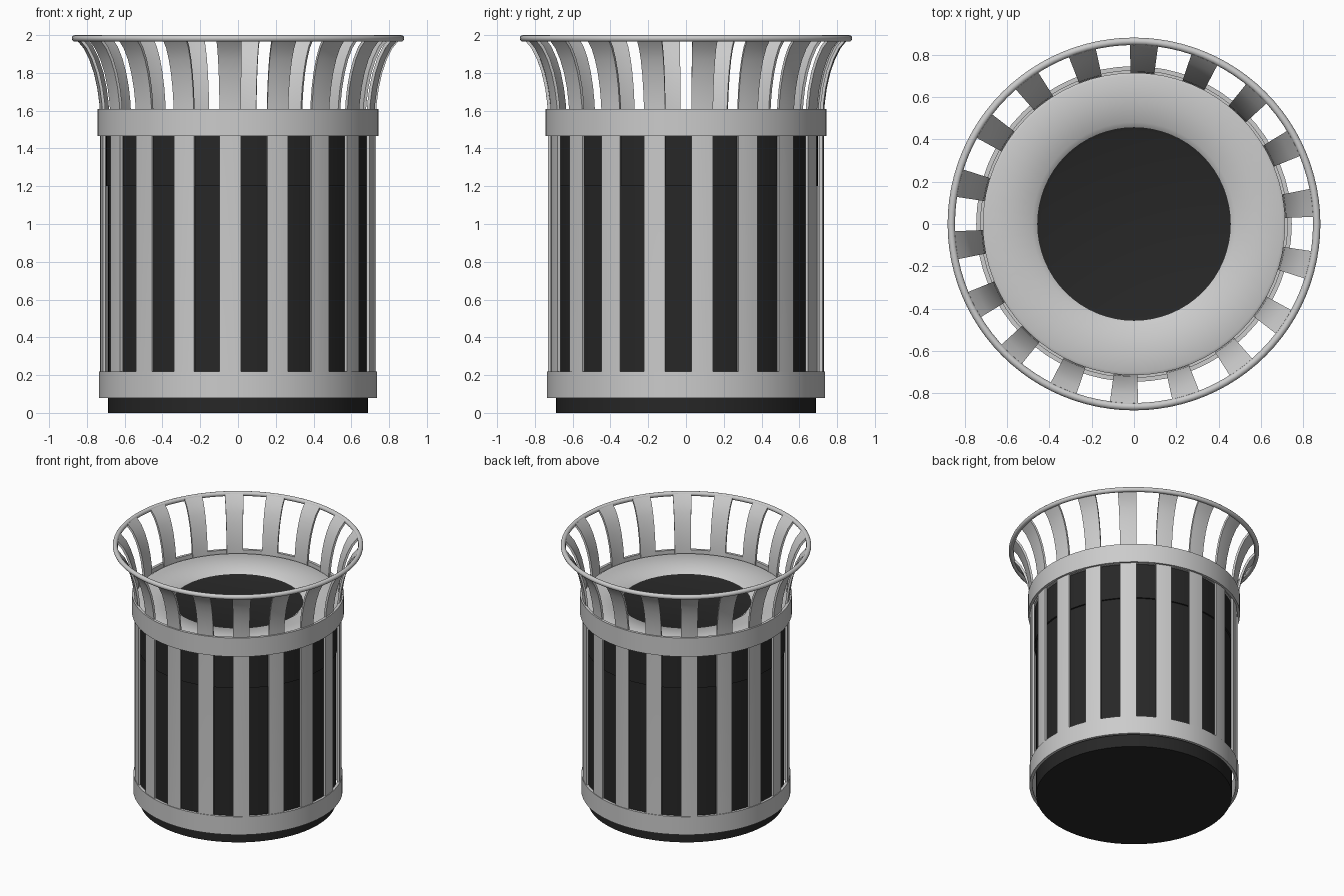
import bpy, bmesh, math

if "Cube" in bpy.data.objects:
    bpy.data.objects.remove(bpy.data.objects["Cube"])

SEG = 64
dark = bpy.data.materials.new("dark_liner")
dark.diffuse_color = (0.02, 0.02, 0.02, 1)
dark.use_nodes = True
dark.node_tree.nodes["Principled BSDF"].inputs["Base Color"].default_value = dark.diffuse_color


def finish(bm, name, mat=None, angle=35):
    bmesh.ops.recalc_face_normals(bm, faces=bm.faces)
    mesh = bpy.data.meshes.new(name)
    bm.to_mesh(mesh)
    bm.free()
    ob = bpy.data.objects.new(name, mesh)
    bpy.context.collection.objects.link(ob)
    if mat:
        mesh.materials.append(mat)
    bpy.context.view_layer.objects.active = ob
    ob.select_set(True)
    bpy.ops.object.shade_smooth_by_angle(angle=math.radians(angle))
    ob.select_set(False)
    return ob


def lathe(name, profile, mat=None, closed=False, seg=SEG):
    """Spin an (r, z) profile round z; radius 0 becomes a centre point."""
    bm = bmesh.new()
    rings = []
    for r, z in profile:
        if r == 0:
            rings.append([bm.verts.new((0, 0, z))] * seg)
        else:
            rings.append([bm.verts.new((r * math.cos(2 * math.pi * i / seg),
                                        r * math.sin(2 * math.pi * i / seg), z))
                          for i in range(seg)])
    pairs = list(zip(rings, rings[1:]))
    if closed:
        pairs.append((rings[-1], rings[0]))
    for a, b in pairs:
        for i in range(seg):
            j = (i + 1) % seg
            quad = list(dict.fromkeys((a[i], a[j], b[j], b[i])))
            bm.faces.new(quad)
    return finish(bm, name, mat)


def band(name, r_in, r_out, z0, z1):
    return lathe(name, [(r_in, z0), (r_out, z0), (r_out, z1), (r_in, z1)], closed=True)


def slat(name, centre):
    """Curved strip that flares outward at the top."""
    path = [(0.730, 0.09), (0.730, 1.55), (0.735, 1.64), (0.746, 1.72),
            (0.764, 1.80), (0.788, 1.87), (0.818, 1.93), (0.858, 1.978)]
    thick, half = 0.016, math.radians(4.5)
    # inner side is the path shifted along its normal
    inner = []
    for i, (r, z) in enumerate(path):
        p, q = path[max(i - 1, 0)], path[min(i + 1, len(path) - 1)]
        dr, dz = q[0] - p[0], q[1] - p[1]
        d = math.hypot(dr, dz)
        inner.append((r - thick * dz / d, z + thick * dr / d))
    loop_angles = [centre + half * t for t in (-1, -0.5, 0, 0.5, 1)]
    bm = bmesh.new()
    sections = []
    for (ro, zo), (ri, zi) in zip(path, inner):
        ring = [bm.verts.new((ro * math.cos(a), ro * math.sin(a), zo)) for a in loop_angles]
        ring += [bm.verts.new((ri * math.cos(a), ri * math.sin(a), zi))
                 for a in reversed(loop_angles)]
        sections.append(ring)
    n = len(sections[0])
    for a, b in zip(sections, sections[1:]):
        for i in range(n):
            j = (i + 1) % n
            bm.faces.new((a[i], a[j], b[j], b[i]))
    bm.faces.new(sections[0])
    bm.faces.new(sections[-1])
    return finish(bm, name)


# dark inner liner with slightly wider collar
lathe("liner", [(0, 0), (0.688, 0), (0.688, 1.2), (0.70, 1.2), (0.70, 1.50)], dark)

# grey lid ring and dark opening
lathe("lid", [(0.70, 1.47), (0.714, 1.47), (0.714, 1.585), (0.70, 1.592),
              (0.58, 1.578), (0.48, 1.565), (0.455, 1.545)])
lathe("lid_opening", [(0.458, 1.547), (0.44, 1.54), (0, 1.535)], dark)

# hoops round the slats
band("upper_band", 0.724, 0.745, 1.465, 1.61)
band("lower_band", 0.714, 0.735, 0.08, 0.22)

# vertical slats
for k in range(18):
    slat(f"slat_{k + 1:02d}", math.radians(6.8 + 20 * k))

# round top rim
lathe("top_rim", [(0.8625 + 0.0175 * math.cos(2 * math.pi * i / 12),
                   1.9825 + 0.0175 * math.sin(2 * math.pi * i / 12)) for i in range(12)],
      closed=True, seg=96)
